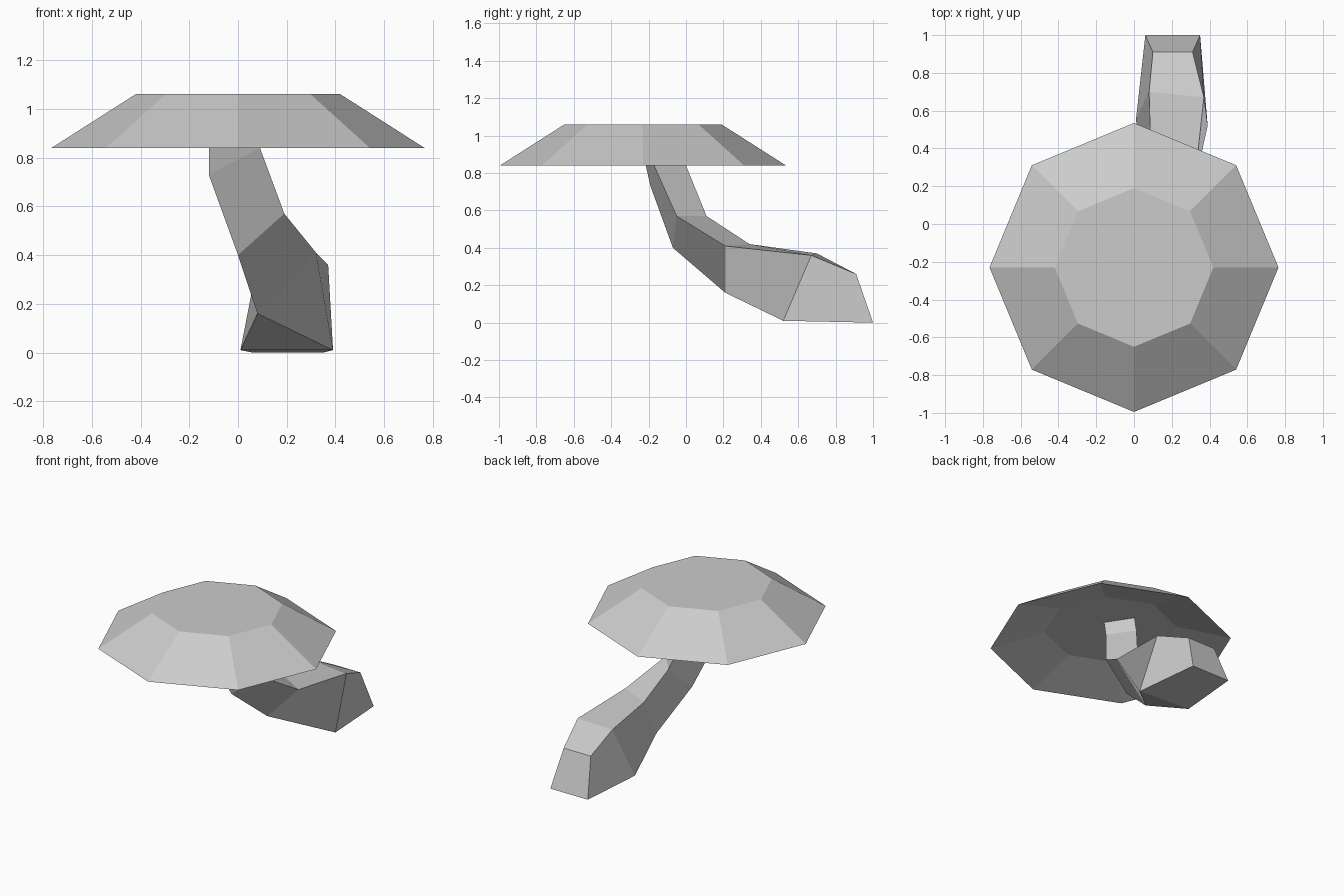
import bpy, bmesh
from math import cos, sin, tau

if "Cube" in bpy.data.objects:
    bpy.data.objects.remove(bpy.data.objects["Cube"])


def loft(name, rings):
    """Skin matching rings of points, cap both ends, merge doubled points."""
    bm = bmesh.new()
    rows = [[bm.verts.new(p) for p in ring] for ring in rings]
    n = len(rows[0])
    for a, b in zip(rows, rows[1:]):
        for i in range(n):
            j = (i + 1) % n
            bm.faces.new((a[i], a[j], b[j], b[i]))
    bm.faces.new(rows[0])
    bm.faces.new(rows[-1])
    bmesh.ops.remove_doubles(bm, verts=bm.verts, dist=0.0005)
    bmesh.ops.recalc_face_normals(bm, faces=bm.faces)
    mesh = bpy.data.meshes.new(name)
    bm.to_mesh(mesh)
    bm.free()
    obj = bpy.data.objects.new(name, mesh)
    bpy.context.collection.objects.link(obj)
    return obj


def octagon(radius, z):
    return [(radius * cos(tau * i / 8), -0.23 + radius * sin(tau * i / 8), z)
            for i in range(8)]


def tri(keel, right, left):
    """Three-sided stem section: the two lower corners share one point."""
    return [keel, keel, right, left]


# Mushroom cap: flat top, sloping sides, recessed underside
loft("cap", [octagon(0.42, 1.06), octagon(0.765, 0.84), octagon(0.42, 0.94)])

# Bent stem: four-sided foot narrowing to a three-sided neck
loft("stem", [
    [(0.06, 1.0, 0.0), (0.35, 1.0, 0.0), (0.31, 0.91, 0.26), (0.10, 0.91, 0.26)],
    [(0.01, 0.55, 0.01), (0.39, 0.52, 0.01), (0.37, 0.67, 0.36), (0.08, 0.70, 0.37)],
    tri((0.08, 0.21, 0.16), (0.32, 0.21, 0.41), (0.09, 0.34, 0.42)),
    tri((0.0, -0.07, 0.40), (0.19, -0.05, 0.57), (0.06, 0.11, 0.57)),
    tri((-0.12, -0.19, 0.73), (0.09, -0.17, 0.84), (-0.02, 0.0, 0.84)),
    tri((-0.12, -0.24, 0.95), (0.09, -0.19, 0.95), (-0.02, -0.02, 0.95)),
])
